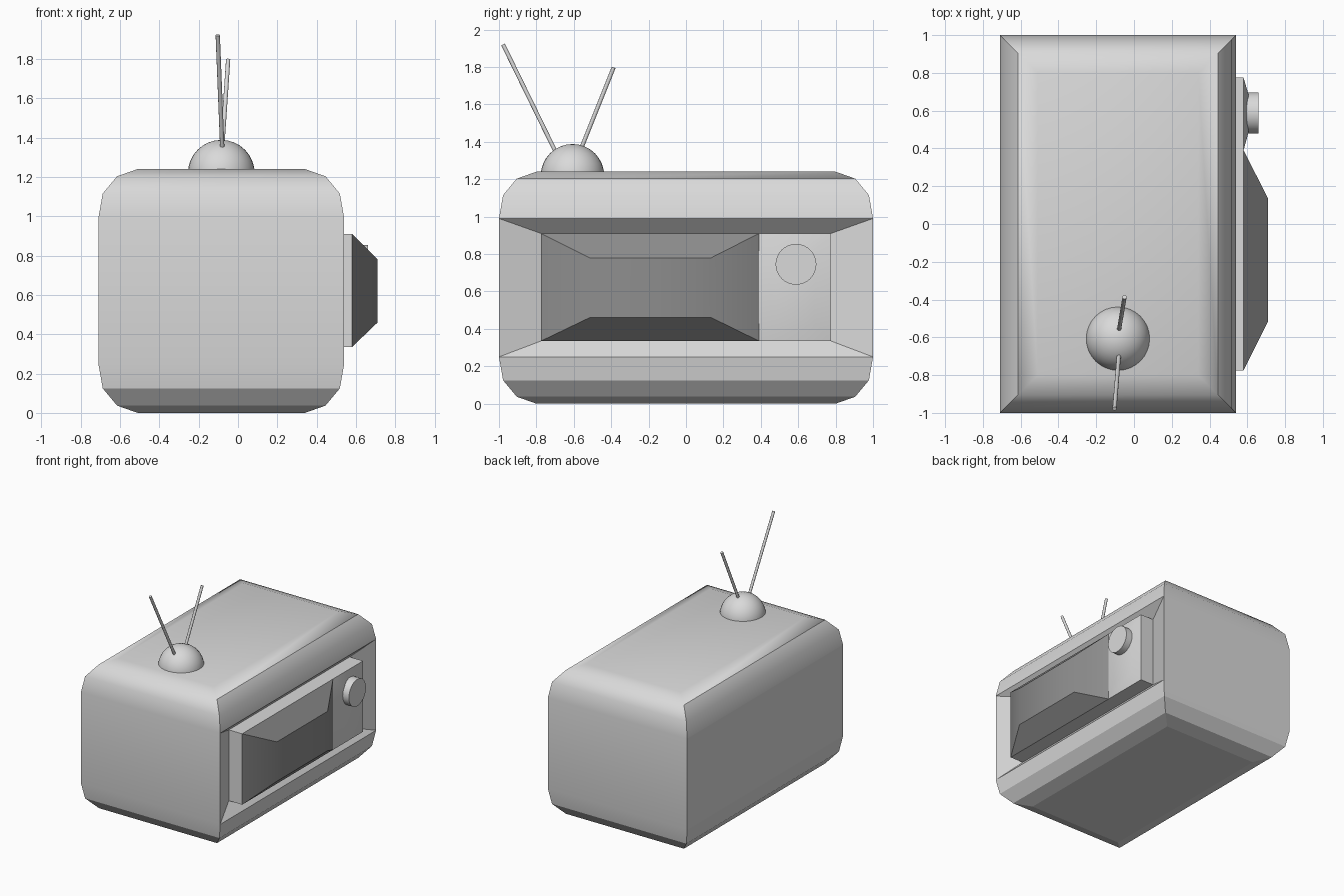
import bpy, bmesh
from mathutils import Vector

cube = bpy.data.objects.get("Cube")
if cube:
    bpy.data.objects.remove(cube)


def make_material(name, value):
    mat = bpy.data.materials.new(name)
    colour = (value, value, value, 1)
    mat.use_nodes = True
    mat.diffuse_color = colour
    bsdf = mat.node_tree.nodes["Principled BSDF"]
    bsdf.inputs["Base Color"].default_value = colour
    bsdf.inputs["Roughness"].default_value = 0.6
    return mat


LIGHT = make_material("light_grey", 0.7)
DARK = make_material("dark_grey", 0.27)


def finish(bm, name, mat):
    bmesh.ops.recalc_face_normals(bm, faces=bm.faces[:])
    mesh = bpy.data.meshes.new(name)
    bm.to_mesh(mesh)
    bm.free()
    mesh.materials.append(mat)
    obj = bpy.data.objects.new(name, mesh)
    bpy.context.collection.objects.link(obj)
    return obj


def loft(rings, cap_start=True):
    """Skin a list of four-cornered rings and cap the ends."""
    bm = bmesh.new()
    loops = [[bm.verts.new(p) for p in ring] for ring in rings]
    for a, b in zip(loops, loops[1:]):
        for i in range(4):
            j = (i + 1) % 4
            bm.faces.new((a[i], a[j], b[j], b[i]))
    if cap_start:
        bm.faces.new(loops[0][::-1])
    bm.faces.new(loops[-1])
    return bm


def rect_x(x, y0, y1, z0, z1):
    return [(x, y0, z0), (x, y1, z0), (x, y1, z1), (x, y0, z1)]


def rect_z(z, inset):
    x0, x1, y = -0.71 + inset, 0.54 - inset, 1 - inset
    return [(x0, -y, z), (x1, -y, z), (x1, y, z), (x0, y, z)]


def shade(bm, is_smooth):
    for f in bm.faces:
        f.smooth = True
    for e in bm.edges:
        a, b = e.verts[0].co, e.verts[1].co
        e.smooth = is_smooth((a + b) / 2, (b - a).normalized())


# Cabinet: rectangular shell with rounded top and bottom rims
HEIGHT = 1.24
rim = [(0, 0.2), (0.037, 0.095), (0.125, 0.022), (0.25, 0)]
levels = rim + [(HEIGHT - z, d) for z, d in reversed(rim)]
bm = loft([rect_z(z, d) for z, d in levels])

# Sunken surround on the screen side
side = max(bm.faces, key=lambda f: (f.calc_center_median().x
                                    - abs(f.calc_center_median().z - HEIGHT / 2)))
bmesh.ops.inset_individual(bm, faces=[side], thickness=0.1)
for v in side.verts:
    v.co = (0.46, 0.775 if v.co.y > 0 else -0.775,
            0.91 if v.co.z > HEIGHT / 2 else 0.335)


def cabinet_smooth(mid, direction):
    if abs(direction.x) > 0.99:
        return mid.z > 0.9 or abs(mid.z - 0.25) < 0.01
    if abs(direction.y) > 0.99:
        return mid.z > 1.05 and abs(mid.z - 1.203) > 0.01
    return mid.z > 1.21


bm.normal_update()
shade(bm, cabinet_smooth)
finish(bm, "cabinet", LIGHT)

# Front panel block
bm = loft([rect_x(x, -0.775, 0.775, 0.335, 0.91) for x in (0.45, 0.58)])
finish(bm, "front_panel", LIGHT)

# Bulging screen
bm = loft([rect_x(0.58, -0.775, 0.39, 0.335, 0.91),
           rect_x(0.71, -0.515, 0.135, 0.46, 0.78)], cap_start=False)
shade(bm, lambda mid, direction: abs(direction.z) > 0.99)
finish(bm, "screen", DARK)

# Slightly raised control plate
bm = loft([rect_x(0.58, 0.39, 0.775, 0.335, 0.91),
           rect_x(0.605, 0.48, 0.69, 0.43, 0.815)], cap_start=False)
shade(bm, lambda mid, direction: True)
finish(bm, "control_plate", LIGHT)


def rod(name, start, end, radius, sides):
    """Cylinder between two points with smooth sides and sharp rims."""
    start, end = Vector(start), Vector(end)
    axis = end - start
    bm = bmesh.new()
    bmesh.ops.create_cone(bm, cap_ends=True, segments=sides, radius1=radius,
                          radius2=radius, depth=axis.length)
    shade(bm, lambda mid, direction: abs(direction.z) > 0.99)
    turn = axis.to_track_quat("Z", "Y").to_matrix()
    bmesh.ops.rotate(bm, verts=bm.verts[:], matrix=turn)
    bmesh.ops.translate(bm, verts=bm.verts[:], vec=(start + end) / 2)
    return finish(bm, name, LIGHT)


# Tuning knob
rod("knob", (0.58, 0.588, 0.745), (0.66, 0.588, 0.745), 0.109, 32)

# Antenna dome, cut off under the cabinet top
bm = bmesh.new()
bmesh.ops.create_uvsphere(bm, u_segments=32, v_segments=16, radius=0.17)
bmesh.ops.translate(bm, verts=bm.verts[:], vec=(-0.085, -0.607, 1.218))
bmesh.ops.bisect_plane(bm, geom=bm.verts[:] + bm.edges[:] + bm.faces[:],
                       plane_co=(0, 0, 1.215), plane_no=(0, 0, 1), clear_inner=True)
shade(bm, lambda mid, direction: True)
finish(bm, "antenna_dome", LIGHT)

# Antenna rods
rod("long_antenna", (-0.077, -0.66, 1.27), (-0.103, -0.978, 1.92), 0.011, 12)
rod("short_antenna", (-0.085, -0.594, 1.28), (-0.05, -0.387, 1.797), 0.011, 12)
